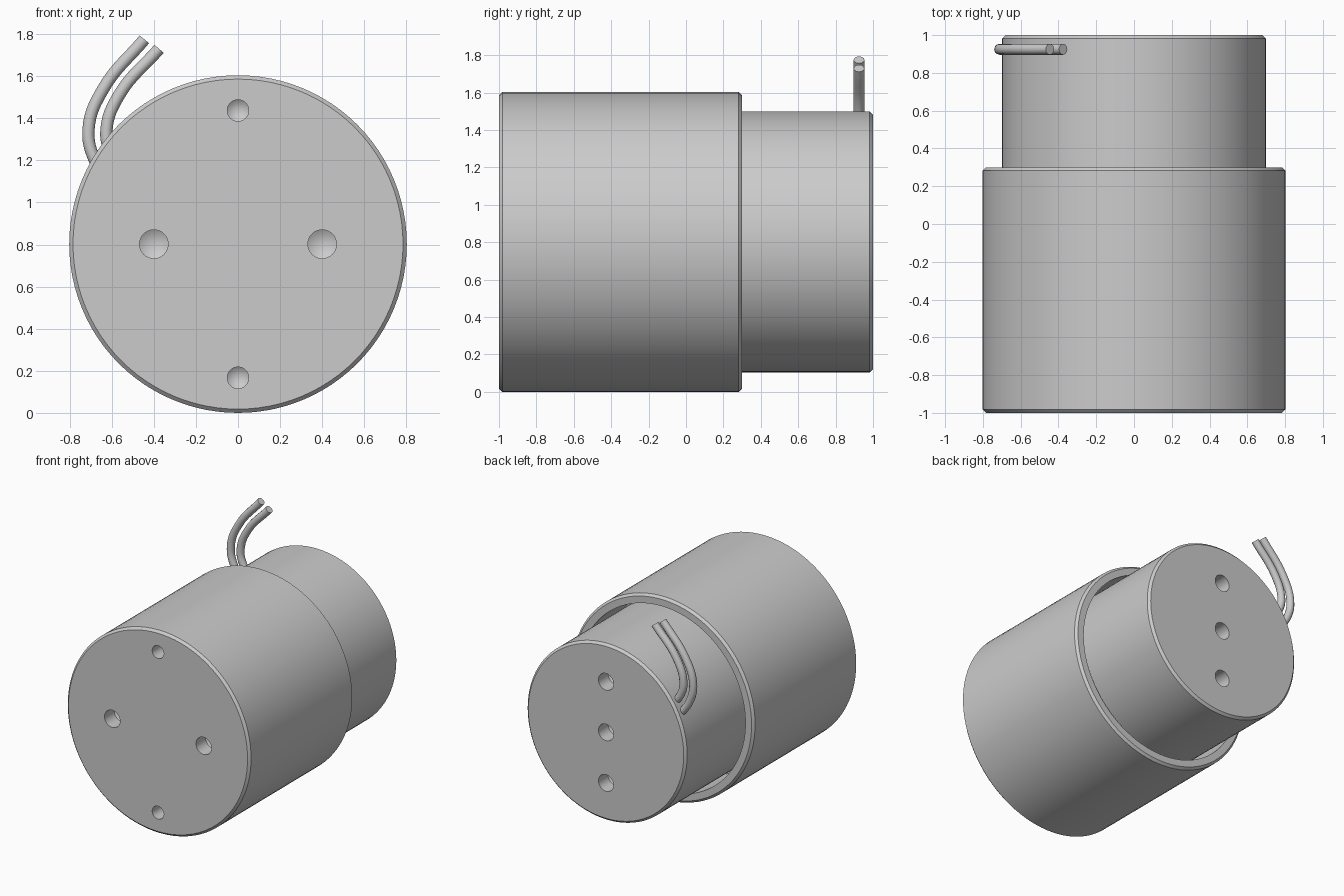
import bpy, bmesh, math
from mathutils import Vector

if "Cube" in bpy.data.objects:
    bpy.data.objects.remove(bpy.data.objects["Cube"])

CZ = 0.802  # height of the main axis


def finish(ob, angle=30):
    bpy.ops.object.select_all(action='DESELECT')
    bpy.context.view_layer.objects.active = ob
    ob.select_set(True)
    bpy.ops.object.shade_smooth_by_angle(angle=math.radians(angle))


def lathe(name, profile, centres, segments):
    """Revolve a (radius, y) profile about a y-parallel axis at each (x, z) centre."""
    bm = bmesh.new()
    for x, z in centres:
        verts = [bm.verts.new((x + r, y, z)) for r, y in profile]
        edges = [bm.edges.new(p) for p in zip(verts, verts[1:])]
        bmesh.ops.spin(bm, geom=verts + edges, cent=(x, 0, z), axis=(0, 1, 0),
                       angle=math.tau, steps=segments, use_duplicate=False)
    bmesh.ops.remove_doubles(bm, verts=bm.verts, dist=1e-5)
    bmesh.ops.recalc_face_normals(bm, faces=bm.faces)
    me = bpy.data.meshes.new(name)
    bm.to_mesh(me)
    bm.free()
    ob = bpy.data.objects.new(name, me)
    bpy.context.collection.objects.link(ob)
    return ob


def drill(target, centres, radius, face_y, inward):
    """Cut blind holes with conical bottoms into an end face."""
    profile = [(0, face_y - 0.1 * inward), (radius, face_y - 0.1 * inward),
               (radius, face_y + 0.12 * inward), (0, face_y + 0.16 * inward)]
    cutter = lathe("hole_cutter", profile, centres, 32)
    cutter.hide_render = True
    mod = target.modifiers.new("holes", 'BOOLEAN')
    mod.operation, mod.solver, mod.object = 'DIFFERENCE', 'EXACT', cutter
    bpy.context.view_layer.objects.active = target
    bpy.ops.object.modifier_apply(modifier=mod.name)
    bpy.data.objects.remove(cutter, do_unlink=True)


# Front housing: chamfered cup with an open rim at the back
c = 0.018
housing = lathe("front_housing", [
    (0, -1), (CZ - c, -1), (CZ, -1 + c), (CZ, 0.3 - c), (CZ - c, 0.3),
    (0.73, 0.3), (0.73, -0.1), (0, -0.1)], [(0, CZ)], 96)
drill(housing, [(-0.4, CZ), (0.4, CZ)], 0.068, -1, 1)
drill(housing, [(0, CZ - 0.635), (0, CZ + 0.635)], 0.051, -1, 1)
finish(housing)

# Rear body: narrower cylinder seated in the cup
body = lathe("rear_body", [
    (0, -0.1), (0.698, -0.1), (0.698, 1 - c), (0.698 - c, 1), (0, 1)], [(0, CZ)], 96)
drill(body, [(0, CZ + d) for d in (-0.4, 0, 0.4)], 0.066, 1, -1)
finish(body)


# Two bent wires leaving the side of the rear body
def wire(name, points):
    cu = bpy.data.curves.new(name, 'CURVE')
    cu.dimensions = '3D'
    cu.bevel_depth, cu.bevel_resolution = 0.029, 4
    cu.resolution_u, cu.use_fill_caps = 8, True
    sp = cu.splines.new('BEZIER')
    sp.bezier_points.add(len(points) - 1)
    for bp, (x, z) in zip(sp.bezier_points, points):
        bp.co = Vector((x, 0.925, z))
        bp.handle_left_type = bp.handle_right_type = 'AUTO'
    ob = bpy.data.objects.new(name, cu)
    bpy.context.collection.objects.link(ob)
    bpy.ops.object.select_all(action='DESELECT')
    bpy.context.view_layer.objects.active = ob
    ob.select_set(True)
    bpy.ops.object.convert(target='MESH')
    finish(bpy.context.view_layer.objects.active, 40)


wire("outer_wire", [(-0.58, 1.06), (-0.68, 1.20), (-0.71, 1.35), (-0.64, 1.54), (-0.445, 1.775)])
wire("inner_wire", [(-0.53, 1.14), (-0.605, 1.24), (-0.625, 1.345), (-0.565, 1.51), (-0.375, 1.73)])
